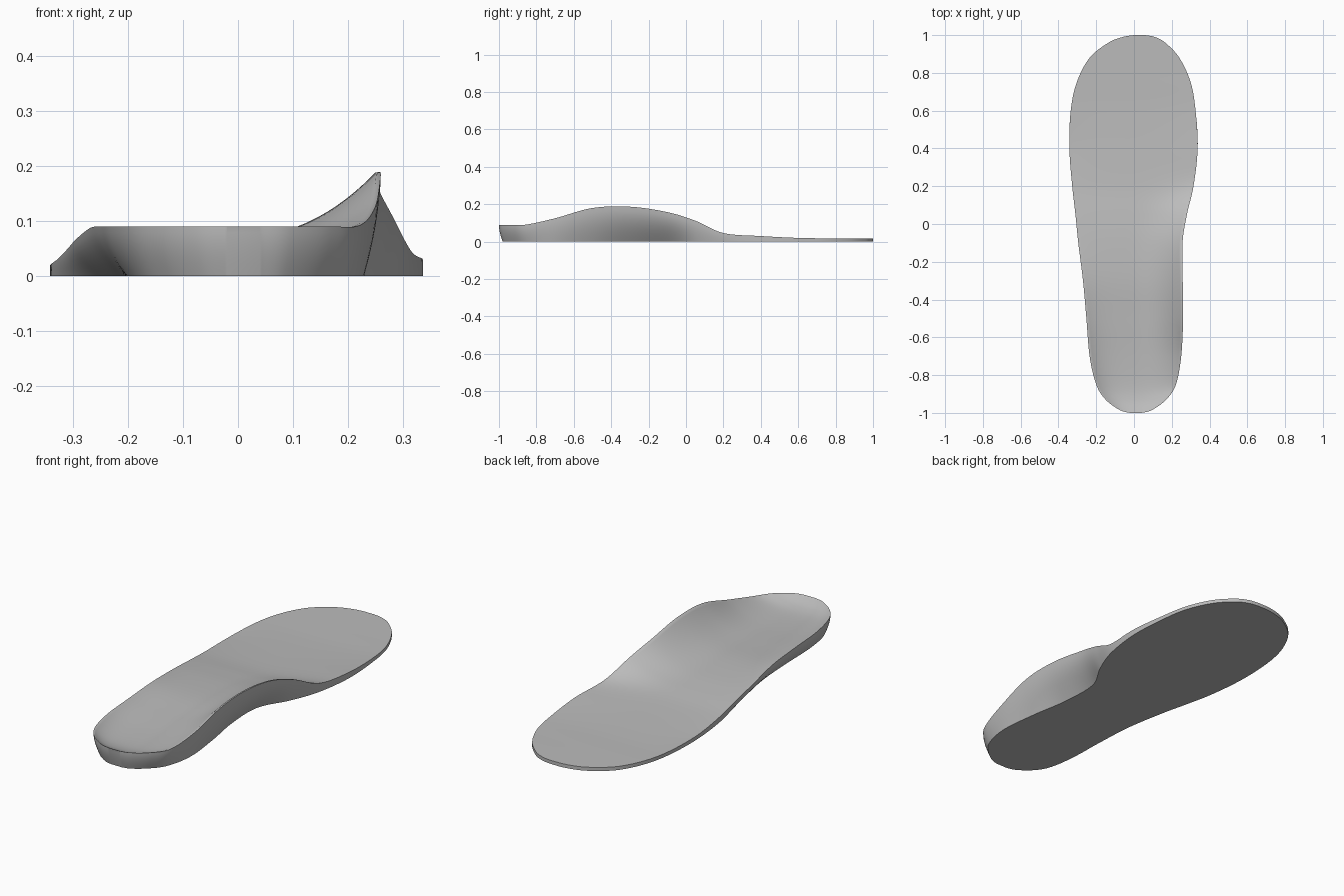
import bpy, bmesh
from math import sin, pi

cube = bpy.data.objects.get("Cube")
if cube:
    bpy.data.objects.remove(cube, do_unlink=True)

# Stations from heel to toe:
# y, outer edge x, arch edge x, outer undercut, arch undercut, outer rim z, middle z, arch rim z
STATIONS = [
    (-1, -.02, .04, 0, 0, .09, .09, .09),
    (-.985, -.075, .095, .01, .01, .09, .082, .09),
    (-.93, -.15, .17, .02, .02, .09, .062, .09),
    (-.85, -.2, .222, .025, .02, .09, .052, .092),
    (-.7, -.235, .25, .035, .02, .09, .053, .125),
    (-.5, -.252, .26, .045, .05, .09, .062, .18),
    (-.3, -.27, .258, .05, .08, .087, .07, .187),
    (-.1, -.295, .257, .04, .08, .067, .063, .158),
    (.05, -.31, .28, .02, .025, .05, .05, .112),
    (.2, -.327, .315, .005, .005, .032, .034, .046),
    (.4, -.342, .337, 0, 0, .02, .024, .03),
    (.6, -.335, .326, 0, 0, .018, .018, .02),
    (.75, -.303, .3, 0, 0, .018, .018, .018),
    (.88, -.235, .24, 0, 0, .018, .018, .018),
    (.96, -.135, .165, 0, 0, .018, .018, .018),
    (.99, -.06, .11, 0, 0, .018, .018, .018),
    (1, 0, .06, 0, 0, .018, .018, .018),
]
STEPS, WALL, ACROSS = 8, 8, 36


def spline(a, b, c, d, t):
    return b + t / 2 * (c - a + t * (2 * a - 5 * b + 4 * c - d + t * (3 * (b - c) + d - a)))


def smooth_stations():
    last = len(STATIONS) - 1
    for i in range(last):
        rows = [STATIONS[min(max(i + k, 0), last)] for k in (-1, 0, 1, 2)]
        for s in range(STEPS):
            yield [spline(*values, s / STEPS) for values in zip(*rows)]
    yield STATIONS[last]


def section(y, xl, xr, cut_l, cut_r, zl, zc, zr):
    """Outer wall, cupped top and arch wall, as one open strip."""
    tuck = .02 * min(max((-.8 - y) / .2, 0), 1)

    def wall(x, cut, z):
        pts = []
        for i in range(WALL):
            s = i / WALL
            gap = 1 - sin(s * pi / 2)
            pts.append((x + cut * gap, y + tuck * gap, z * s))
        return pts

    top = []
    for i in range(ACROSS + 1):
        u = -sin(pi / 2 * (1 - 2 * i / ACROSS))
        t = min(1, abs(u) / .97)
        rise = (zr - zc) * t ** 2.2 if u > 0 else (zl - zc) * t ** 3.5
        top.append(((xl + xr) / 2 + u * (xr - xl) / 2, y, zc + rise))
    return wall(xl, cut_l, zl) + top + wall(xr, -cut_r, zr)[::-1]


# Insole body: skin the sections, then close the sole and both ends
bm = bmesh.new()
rings = [[bm.verts.new(p) for p in section(*row)] for row in smooth_stations()]
for a, b in zip(rings, rings[1:]):
    for i in range(len(a)):
        j = (i + 1) % len(a)
        bm.faces.new((a[i], a[j], b[j], b[i]))
bm.faces.new(rings[0])
bm.faces.new(rings[-1][::-1])
bmesh.ops.recalc_face_normals(bm, faces=bm.faces)
mesh = bpy.data.meshes.new("insole")
bm.to_mesh(mesh)
bm.free()
insole = bpy.data.objects.new("insole", mesh)
bpy.context.collection.objects.link(insole)

# Grey foam
grey = bpy.data.materials.new("grey foam")
grey.use_nodes = True
colour = (.5, .5, .5, 1)
grey.diffuse_color = colour
grey.node_tree.nodes["Principled BSDF"].inputs["Base Color"].default_value = colour
mesh.materials.append(grey)

bpy.context.view_layer.objects.active = insole
insole.select_set(True)
bpy.ops.object.shade_smooth_by_angle(angle=pi / 5)
